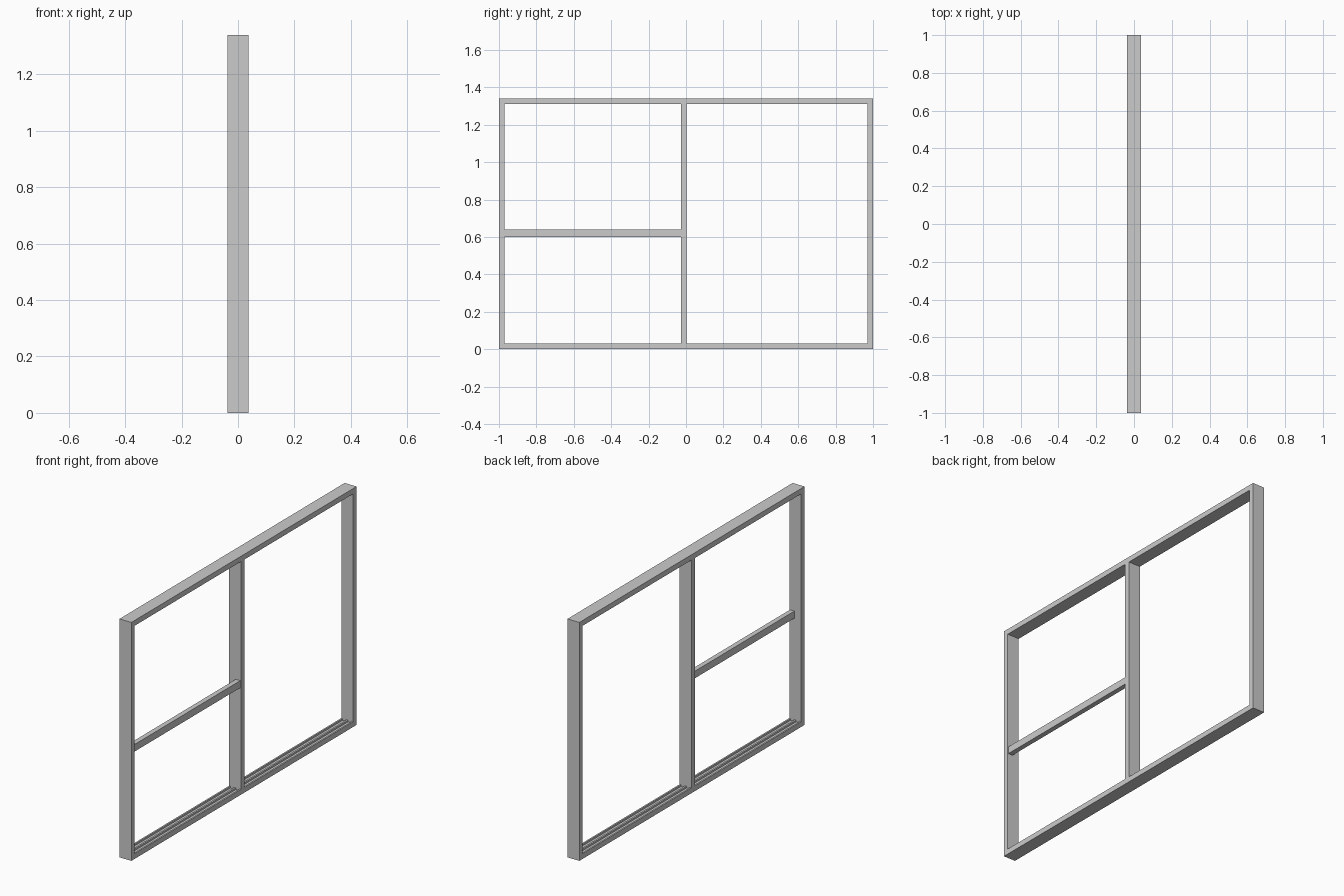
import bpy

if "Cube" in bpy.data.objects:
    bpy.data.objects.remove(bpy.data.objects["Cube"])

DEPTH = 0.037      # half depth of the frame
BAR = 0.03         # bar thickness
HEIGHT = 1.34


def prism(name, profile, y0, y1):
    """Extrude an (x, z) outline along y."""
    n = len(profile)
    verts = [(x, y, z) for y in (y0, y1) for x, z in profile]
    faces = [tuple(range(n)), tuple(reversed(range(n, 2 * n)))]
    faces += [(i, i + n, (i + 1) % n + n, (i + 1) % n) for i in range(n)]
    mesh = bpy.data.meshes.new(name)
    mesh.from_pydata(verts, [], faces)
    obj = bpy.data.objects.new(name, mesh)
    bpy.context.collection.objects.link(obj)
    return obj


def bar(name, x0, x1, y0, y1, z0, z1):
    return prism(name, [(x0, z0), (x1, z0), (x1, z1), (x0, z1)], y0, y1)


# Outer frame: two jambs and the head
bar("left_jamb", -DEPTH, DEPTH, -1, -1 + BAR, 0, HEIGHT)
bar("right_jamb", -DEPTH, DEPTH, 1 - BAR, 1, 0, HEIGHT)
bar("head_rail", -DEPTH, DEPTH, -1 + BAR, 1 - BAR, HEIGHT - BAR, HEIGHT)

# Sill with two sliding-track grooves
floor = BAR - 0.01
sill = [(-DEPTH, 0), (DEPTH, 0), (DEPTH, BAR)]
for a, b in ((0.028, 0.005), (-0.005, -0.028)):
    sill += [(a, BAR), (a, floor), (b, floor), (b, BAR)]
sill.append((-DEPTH, BAR))
prism("sill_rail", sill, -1 + BAR, 1 - BAR)

# Centre mullion, standing on the groove floor
bar("centre_mullion", -DEPTH, DEPTH, -0.027, 0.003, floor, HEIGHT - BAR)

# Thin cross bar set toward the outer face
bar("cross_bar", 0.005, 0.033, -1 + BAR, -0.027, 0.60, 0.64)
